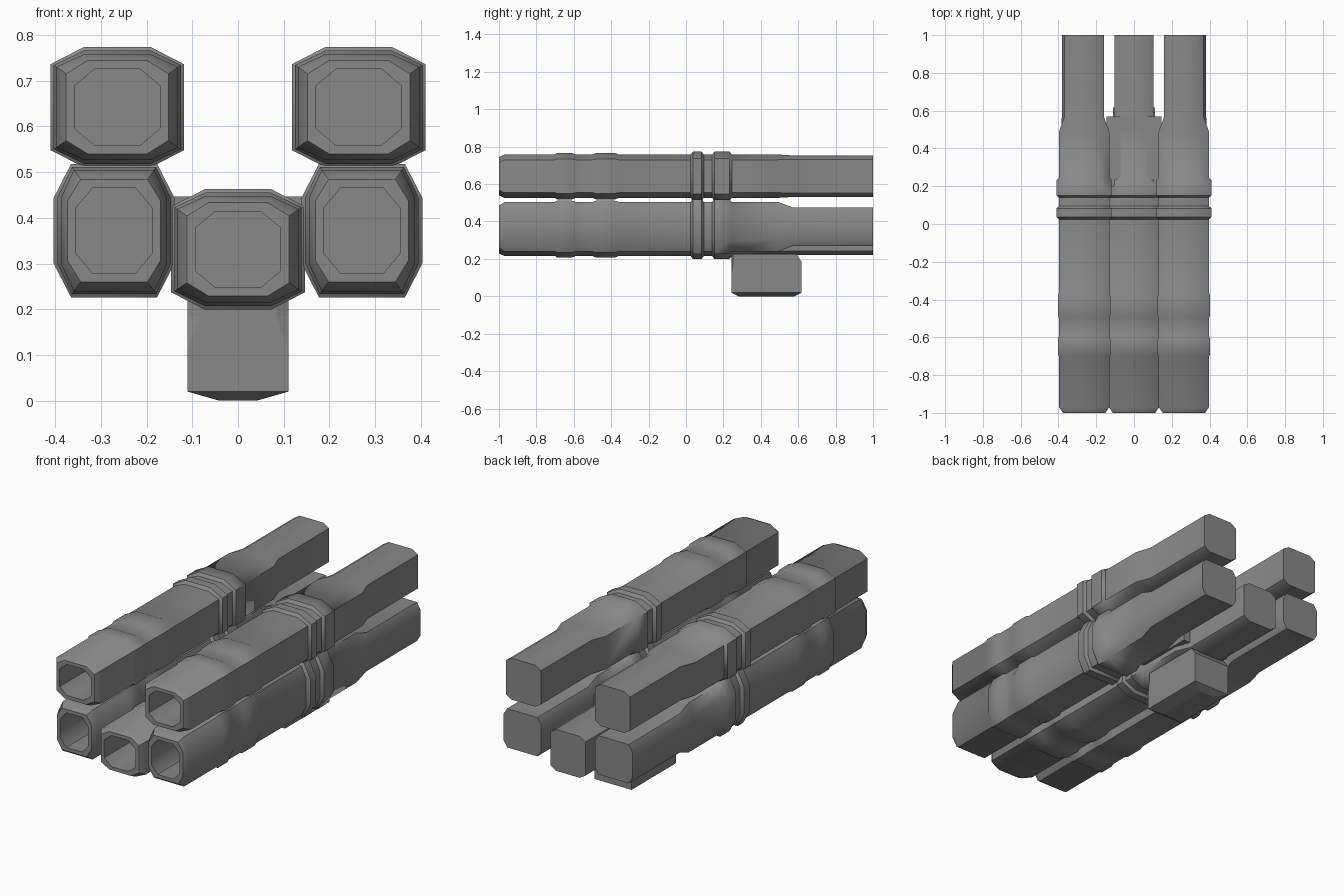
import bpy, bmesh, math

if "Cube" in bpy.data.objects:
    bpy.data.objects.remove(bpy.data.objects["Cube"])

grey = bpy.data.materials.new("dark_grey")
grey.diffuse_color = (0.25, 0.25, 0.25, 1)
grey.use_nodes = True
grey.node_tree.nodes["Principled BSDF"].inputs["Base Color"].default_value = grey.diffuse_color

def loft(name, rings, smooth=True):
    """Skin a list of equal-length vertex rings and cap both ends."""
    bm = bmesh.new()
    loops = [[bm.verts.new(p) for p in r] for r in rings]
    for a, b in zip(loops, loops[1:]):
        n = len(a)
        for i in range(n):
            bm.faces.new((a[i], a[(i + 1) % n], b[(i + 1) % n], b[i]))
    bm.faces.new(loops[0])
    bm.faces.new(loops[-1])
    bmesh.ops.recalc_face_normals(bm, faces=bm.faces)
    me = bpy.data.meshes.new(name)
    bm.to_mesh(me)
    bm.free()
    me.materials.append(grey)
    ob = bpy.data.objects.new(name, me)
    bpy.context.collection.objects.link(ob)
    if smooth:
        bpy.ops.object.select_all(action='DESELECT')
        ob.select_set(True)
        bpy.context.view_layer.objects.active = ob
        bpy.ops.object.shade_smooth_by_angle(angle=math.radians(45))
    return ob

def octagon(hx, hz, fx, fz):
    """Chamfered rectangle: half sizes hx, hz and half flats fx, fz."""
    return [(hx, -fz), (hx, fz), (fx, hz), (-fx, hz),
            (-hx, fz), (-hx, -fz), (-fx, -hz), (fx, -hz)]

# Barrel stations along y: bore floor, bore mouth, rim, bands, collars, slim rear
BORE = (0.093, 0.083, 0.05, 0.047)
RIM = (0.112, 0.102, 0.065, 0.073)
BODY = (0.133, 0.116, 0.072, 0.088)
BAND = (0.139, 0.124, 0.072, 0.092)
COLLAR = (0.146, 0.132, 0.072, 0.094)
REAR = (0.104, 0.111, 0.07, 0.09)
STATIONS = [(-0.7, BORE), (-1.0, BORE), (-1.0, RIM), (-0.97, BODY),
            (-0.7, BODY), (-0.69, BAND), (-0.61, BAND), (-0.59, BODY),
            (-0.5, BODY), (-0.48, BAND), (-0.38, BAND), (-0.36, BODY),
            (0.025, BODY), (0.037, COLLAR), (0.083, COLLAR), (0.095, BODY),
            (0.14, BODY), (0.152, COLLAR), (0.232, COLLAR), (0.245, BODY),
            (0.49, BODY), (0.57, REAR), (1.0, REAR)]

def barrel(name, cx, cz, turned=False):
    rings = []
    for y, sec in STATIONS:
        pts = octagon(*sec)
        if turned:
            pts = [(-z, x) for x, z in pts]
        rings.append([(cx + x, y, cz + z) for x, z in pts])
    return loft(name, rings)

# Five barrels: two upper, two lower turned a quarter, one in the middle
for side, s in (("left", -1), ("right", 1)):
    barrel("upper_barrel_" + side, s * 0.264, 0.642)
    barrel("lower_barrel_" + side, s * 0.271, 0.372, turned=True)
barrel("middle_barrel", 0, 0.331)

# Web joining the middle barrel to the lower pair
web = [(-0.145, 0.27), (0.145, 0.27), (0.145, 0.447), (-0.145, 0.447)]
loft("barrel_web", [[(x, y, z) for x, z in web] for y in (0.2, 0.57)], False)

# Mounting block below: shallow bevelled foot, clipped upper front corners
def block_ring(z, hx, y0, y1, clip):
    return [(-hx + clip, y0, z), (hx - clip, y0, z), (hx, y0 + clip * 0.4, z),
            (hx, y1, z), (-hx, y1, z), (-hx, y0 + clip * 0.4, z)]

loft("mount_block", [block_ring(0.0, 0.04, 0.28, 0.58, 0.002),
                     block_ring(0.02, 0.11, 0.242, 0.618, 0.002),
                     block_ring(0.115, 0.11, 0.242, 0.618, 0.002),
                     block_ring(0.185, 0.11, 0.242, 0.618, 0.026),
                     block_ring(0.225, 0.11, 0.242, 0.59, 0.026)], False)
